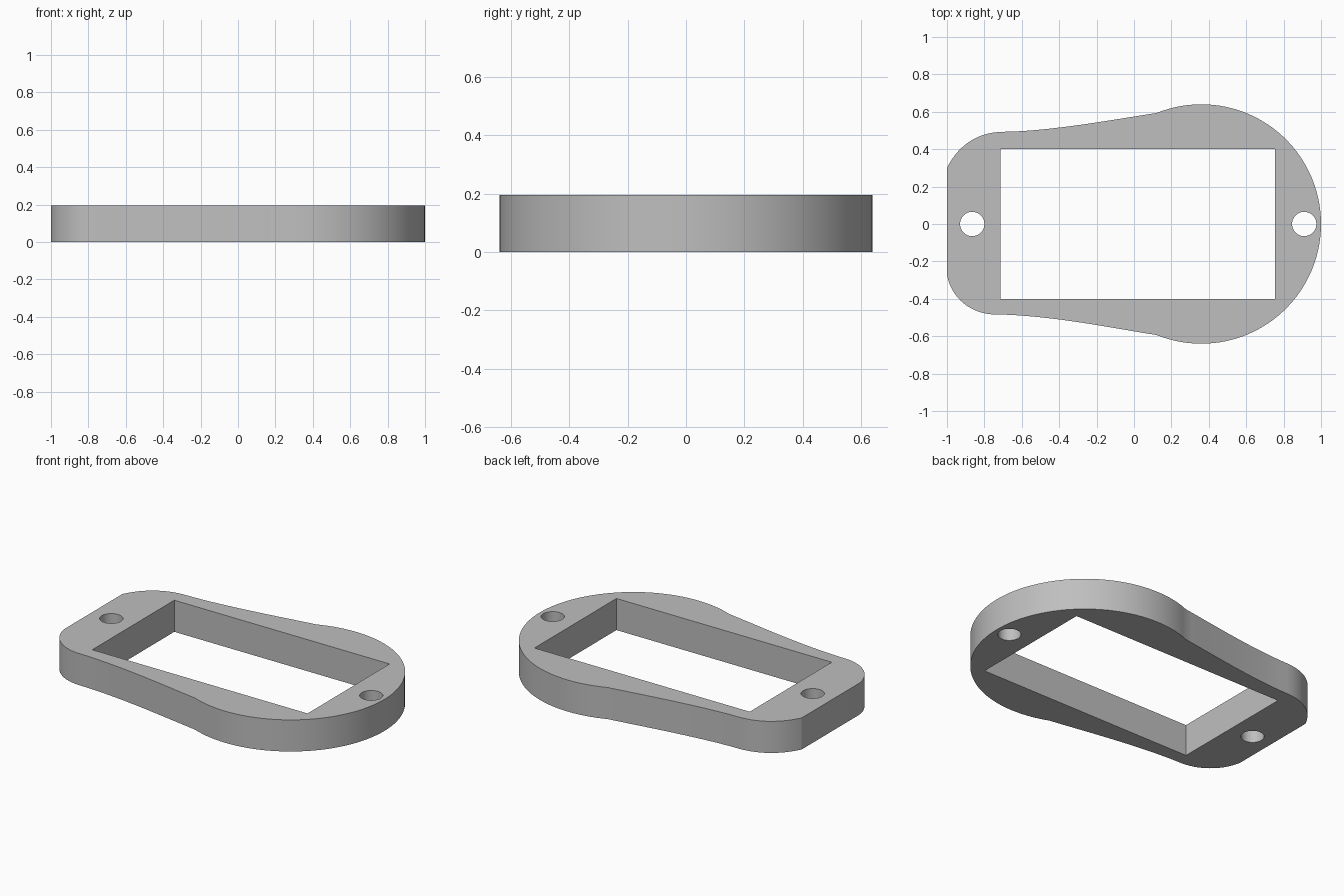
import bpy, bmesh
from math import cos, sin, radians, tau
from mathutils import Vector
from mathutils.geometry import interpolate_bezier

cube = bpy.data.objects.get("Cube")
if cube:
    bpy.data.objects.remove(cube, do_unlink=True)

HEIGHT = 0.195


def bezier(*pts, steps=16):
    return [(p.x, p.y) for p in interpolate_bezier(*[Vector(p) for p in pts], steps)]


def arc(cx, r, start, end, count):
    angles = [start + (end - start) * i / count for i in range(count + 1)]
    return [(cx + r * cos(a), r * sin(a)) for a in angles]


# Outer outline: big round end, tapering waists and rounded narrow end
round_end = arc(0.36, 0.64, radians(-112), radians(112), 72)
back_waist = bezier(round_end[-1], (-0.1, 0.56), (-0.45, 0.495), (-0.70, 0.493))
back_corner = bezier(back_waist[-1], (-0.84, 0.49), (-0.94, 0.42), (-1, 0.30))
front_corner = bezier((-1, -0.27), (-0.98, -0.39), (-0.88, -0.475), (-0.76, -0.483))
front_waist = bezier(front_corner[-1], (-0.45, -0.485), (-0.1, -0.56), round_end[0])
outline = round_end + back_waist[1:] + back_corner[1:] + front_corner + front_waist[1:-1]

# Rectangular window and the two screw holes
window = [(-0.715, -0.4), (0.755, -0.4), (0.755, 0.4), (-0.715, 0.4)]
holes = [arc(cx, 0.065, 0, tau, 40)[:-1] for cx in (-0.865, 0.91)]

# Fill the flat profile around its openings, then extrude it
bm = bmesh.new()
for loop in [outline, window] + holes:
    verts = [bm.verts.new((x, y, 0)) for x, y in loop]
    for a, b in zip(verts, verts[1:] + verts[:1]):
        bm.edges.new((a, b))
bmesh.ops.triangle_fill(bm, edges=bm.edges[:], use_beauty=True, normal=(0, 0, 1))
top = bmesh.ops.extrude_face_region(bm, geom=bm.faces[:], use_keep_orig=True)
bmesh.ops.translate(bm, vec=(0, 0, HEIGHT),
                    verts=[g for g in top["geom"] if isinstance(g, bmesh.types.BMVert)])
bmesh.ops.recalc_face_normals(bm, faces=bm.faces[:])
mesh = bpy.data.meshes.new("mounting_frame")
bm.to_mesh(mesh)
bm.free()
frame = bpy.data.objects.new("mounting_frame", mesh)
bpy.context.collection.objects.link(frame)

# Plain grey material
grey = bpy.data.materials.new("plain_grey")
grey.use_nodes = True
colour = (0.52, 0.52, 0.52, 1)
grey.diffuse_color = colour
grey.node_tree.nodes["Principled BSDF"].inputs["Base Color"].default_value = colour
mesh.materials.append(grey)

bpy.ops.object.select_all(action="DESELECT")
frame.select_set(True)
bpy.context.view_layer.objects.active = frame
bpy.ops.object.shade_smooth_by_angle(angle=radians(20))
